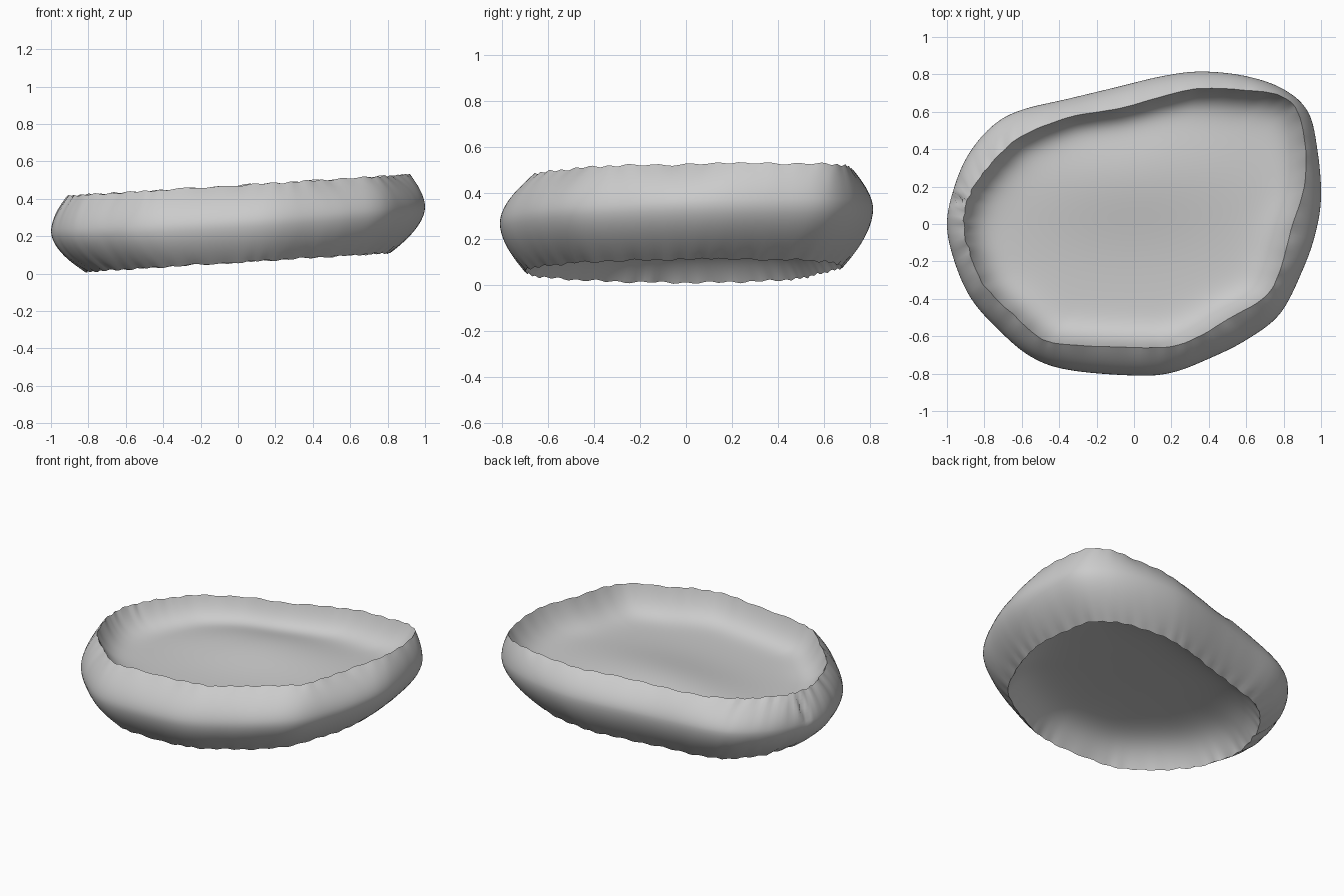
import bpy, bmesh, math
from mathutils import Vector

if "Cube" in bpy.data.objects:
    bpy.data.objects.remove(bpy.data.objects["Cube"])

# Widest outline and top rim outline, seen from above (matching points)
GIRTH = [(1, .15), (.98, .4), (.93, .6), (.8, .72), (.6, .79), (.36, .815), (.15, .79),
         (-.1, .73), (-.35, .67), (-.6, .61), (-.75, .53), (-.88, .38), (-.96, .2),
         (-1, 0), (-.96, -.2), (-.87, -.4), (-.72, -.57), (-.55, -.71), (-.35, -.78),
         (0, -.81), (.2, -.795), (.4, -.72), (.6, -.62), (.78, -.48), (.9, -.25), (.97, -.05)]
RIM = [(.91, .2), (.915, .42), (.87, .61), (.77, .69), (.6, .715), (.36, .725), (.18, .69),
       (-.07, .62), (-.35, .57), (-.6, .47), (-.73, .36), (-.83, .24), (-.89, .13),
       (-.91, 0), (-.88, -.15), (-.8, -.33), (-.65, -.48), (-.5, -.61), (-.35, -.645),
       (0, -.66), (.2, -.655), (.35, -.6), (.5, -.51), (.7, -.39), (.78, -.25), (.84, -.03)]
SUB = 8


def smooth_loop(pts):
    """Closed Catmull-Rom curve through the points."""
    p = [Vector(q) for q in pts]
    n, out = len(p), []
    for i in range(n):
        a, b, c, d = p[i - 1], p[i], p[(i + 1) % n], p[(i + 2) % n]
        for k in range(SUB):
            t = k / SUB
            out.append(.5 * (2 * b + (c - a) * t + (2 * a - 5 * b + 4 * c - d) * t * t
                             + (3 * b - a - 3 * c + d) * t ** 3))
    return out


girth, rim = smooth_loop(GIRTH), smooth_loop(RIM)
foot = [Vector((g.x * .815, g.y * .85 - .012)) for g in girth]
N = len(girth)


def tilt(x):
    return .0625 * x


def rib(i):
    """Fine uneven vertical ribbing, strongest at the left end."""
    a = 2 * math.pi * i / N
    s = math.sin(37 * a) + .7 * math.sin(61 * a + 1) + .5 * math.sin(23 * a + 2)
    return s * (.0006 + .003 * max(0, -girth[i].x) ** 3)


def build(name, rings, mat, cap=None, flip=False):
    bm = bmesh.new()
    vs = [[bm.verts.new(c) for c in r] for r in rings]
    for a, b in zip(vs, vs[1:]):
        for i in range(N):
            j = (i + 1) % N
            bm.faces.new((a[i], a[j], b[j], b[i]))
    if cap:
        c = bm.verts.new(cap)
        for i in range(N):
            bm.faces.new((vs[-1][i], vs[-1][(i + 1) % N], c))
    if flip:
        bmesh.ops.reverse_faces(bm, faces=bm.faces[:])
    for f in bm.faces:
        f.smooth = True
    me = bpy.data.meshes.new(name)
    bm.to_mesh(me)
    bm.free()
    me.materials.append(mat)
    ob = bpy.data.objects.new(name, me)
    bpy.context.collection.objects.link(ob)


grey = bpy.data.materials.new("light grey")
grey.diffuse_color = (.6, .6, .6, 1)
grey.use_nodes = True
grey.node_tree.nodes["Principled BSDF"].inputs["Base Color"].default_value = grey.diffuse_color

# Bulging outer wall, from bottom edge to top rim
wall = []
for k in range(21):
    u = k / 10 - 1
    ring = []
    for i in range(N):
        end = rim[i] if u > 0 else foot[i]
        p = girth[i].lerp(end, abs(u) ** 1.8)
        p = p * (1 + rib(i) * abs(u))
        # small notch on the left below the rim
        if u > 0:
            p = p * (1 - .03 * u * (1 - u) * 4 * math.exp(-((p.y - .13) / .016) ** 2) * (p.x < 0))
        mid = .287 + .025 * girth[i].y
        z = tilt(p.x) + mid + u * ((.472 - mid) if u > 0 else (mid - .06))
        jag = .004 * math.sin(i * 1.35) + .002 * math.sin(i * .53)
        ring.append((p.x, p.y, z + jag * abs(u) ** 6))
    wall.append(ring)
build("outer_wall", wall, grey)


# Hollow top and bottom, each a dished sheet starting at the wall's edge
def top_offset(x, y, r):
    swell = .065 * math.exp(-(x + .05) ** 2 / .35 - (y - .28) ** 2 / .12)
    return -.18 * (1 - r ** 12) + swell * (1 - r ** 6)


def bottom_offset(x, y, r):
    return .13 * (1 - r ** 9) + .05 * (1 - r ** 3)


def dish(name, edge, curve, level, offset, flip):
    rings, steps = [], 32
    for k in range(steps):
        r = 1 - (k / steps) ** 1.6
        keep = r ** 30                      # ribbing fades inwards
        ring = []
        for i in range(N):
            ex, ey, ez = edge[i]
            x = (ex * keep + curve[i].x * (1 - keep)) * r
            y = (ey * keep + curve[i].y * (1 - keep)) * r
            base = (ez - tilt(ex)) * keep + level * (1 - keep)
            ring.append((x, y, base + tilt(x) + offset(x, y, r)))
        rings.append(ring)
    build(name, rings, grey, (0, 0, level + offset(0, 0, 0)), flip)


dish("top_hollow", wall[-1], rim, .472, top_offset, False)
dish("bottom_hollow", wall[0], foot, .06, bottom_offset, True)
